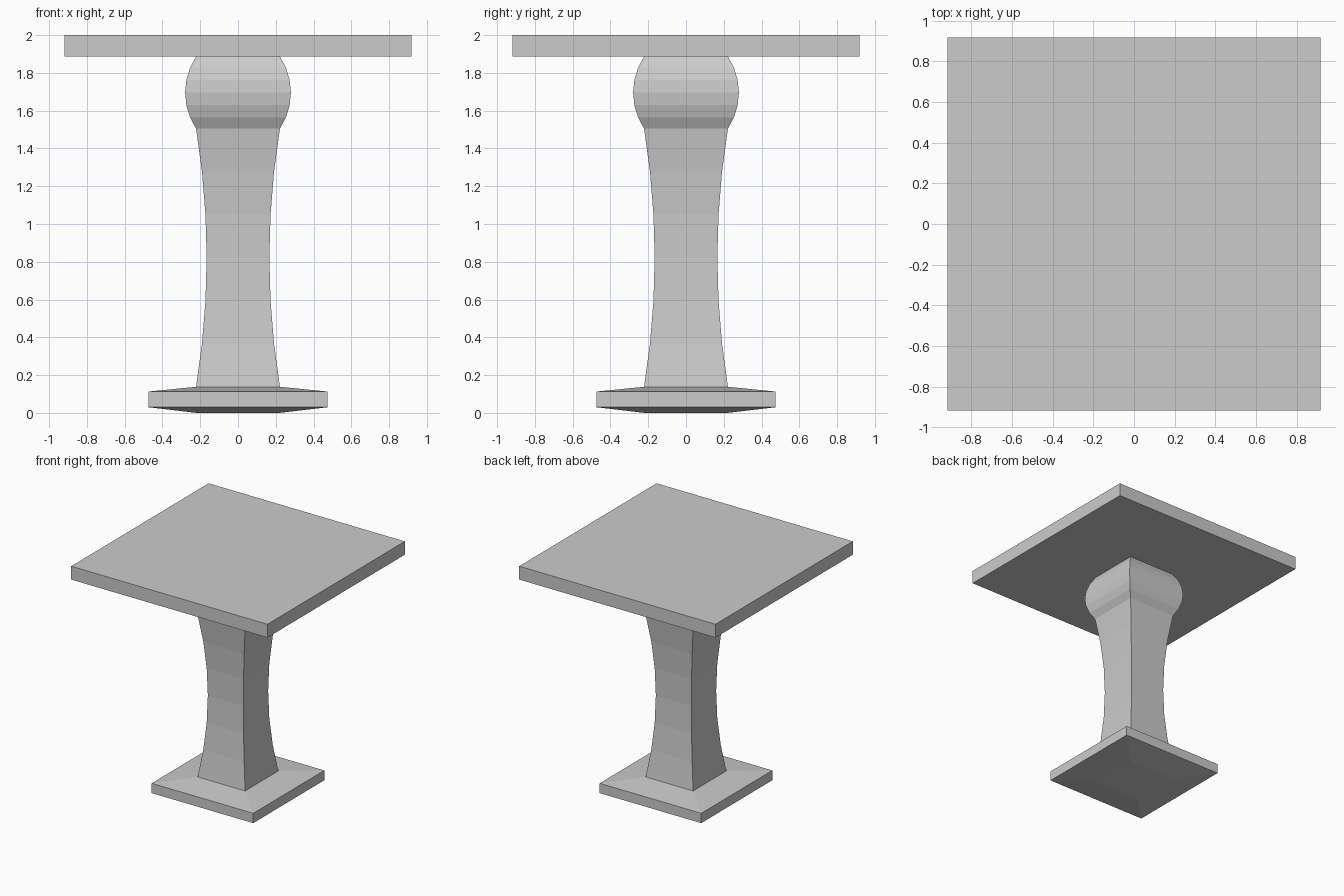
import bpy, bmesh, math

if "Cube" in bpy.data.objects:
    bpy.data.objects.remove(bpy.data.objects["Cube"])


def square_loft(name, profile):
    """Stack square rings given as (half width, height) and cap both ends."""
    bm = bmesh.new()
    rings = []
    for h, z in profile:
        rings.append([bm.verts.new((sx * h, sy * h, z))
                      for sx, sy in ((-1, -1), (1, -1), (1, 1), (-1, 1))])
    for a, b in zip(rings, rings[1:]):
        for i in range(4):
            j = (i + 1) % 4
            bm.faces.new((a[i], a[j], b[j], b[i]))
    bm.faces.new(rings[0][::-1])
    bm.faces.new(rings[-1])
    mesh = bpy.data.meshes.new(name)
    bm.to_mesh(mesh)
    bm.free()
    obj = bpy.data.objects.new(name, mesh)
    bpy.context.collection.objects.link(obj)
    return obj


def arc(half, z0, z1, bulge, segments=6):
    """Circular arc profile from z0 to z1, bulging out (+) or in (-)."""
    chord, sag = (z1 - z0) / 2, abs(bulge)
    radius = (chord ** 2 + sag ** 2) / (2 * sag)
    span = math.asin(chord / radius)
    points = []
    for i in range(segments + 1):
        a = span * (2 * i / segments - 1)
        offset = sag - radius * (1 - math.cos(a))
        points.append((half + math.copysign(offset, bulge),
                       (z0 + z1) / 2 + radius * math.sin(a)))
    return points


# Foot plate with shallow slopes above and below
square_loft("foot_plate", [(0.22, 0.0), (0.475, 0.03), (0.475, 0.113), (0.222, 0.138)])

# Waisted column
square_loft("column", arc(0.222, 0.138, 1.505, -0.056))

# Rounded capital
square_loft("capital", arc(0.222, 1.505, 1.887, 0.058))

# Square top slab
square_loft("top_slab", [(0.918, 1.887), (0.918, 2.0)])
